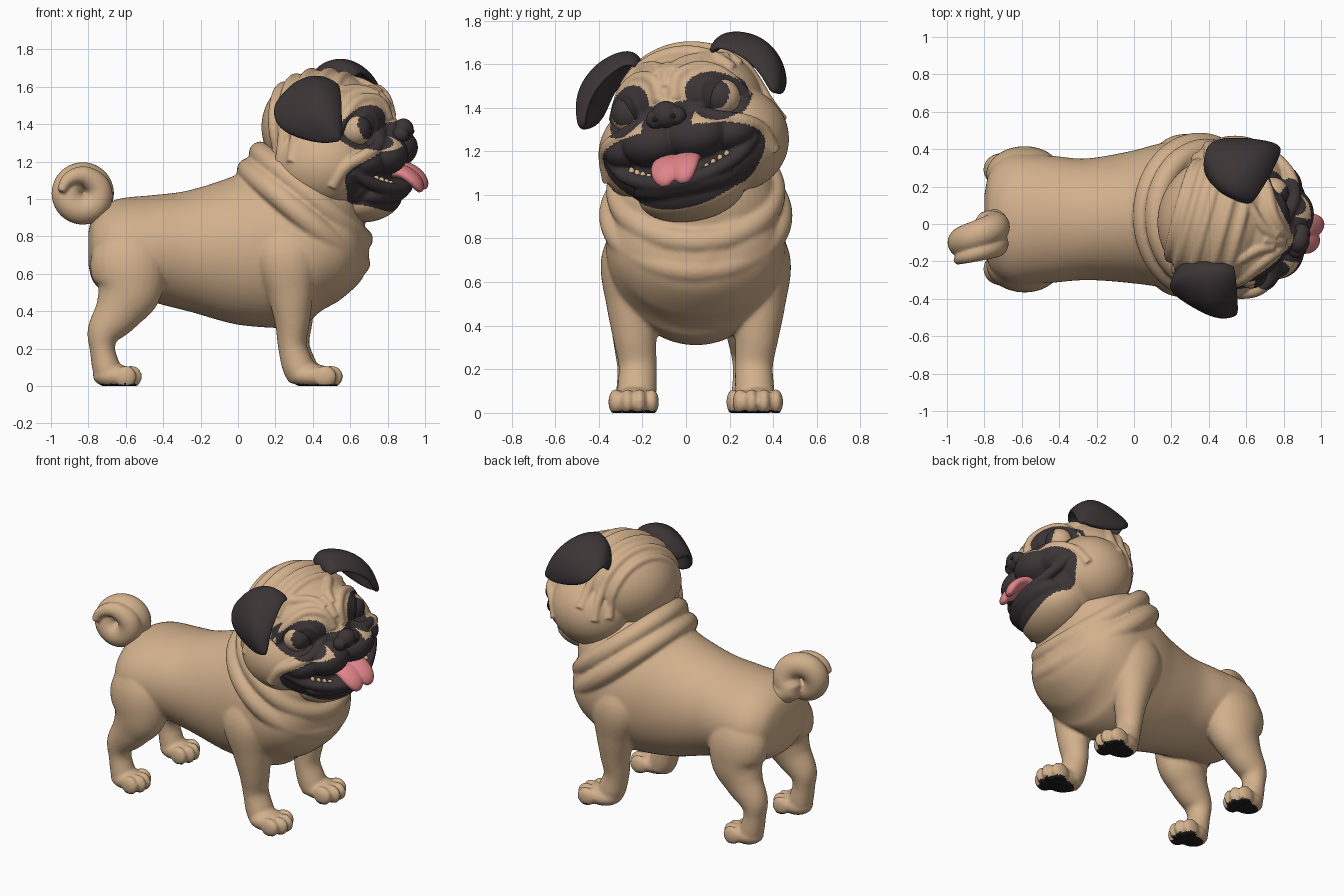
import bpy, bmesh, math
from mathutils import Vector, Matrix
from mathutils.bvhtree import BVHTree

if "Cube" in bpy.data.objects:
    bpy.data.objects.remove(bpy.data.objects["Cube"])


def material(name, rgb):
    m = bpy.data.materials.new(name)
    m.diffuse_color = (*rgb, 1)
    m.use_nodes = True
    m.node_tree.nodes["Principled BSDF"].inputs["Base Color"].default_value = m.diffuse_color
    return m


FAWN = material("fawn fur", (0.65, 0.44, 0.265))
DARK = material("charcoal mask", (0.045, 0.035, 0.037))
PINK = material("tongue pink", (0.74, 0.23, 0.25))
BLACK = material("sole black", (0.015, 0.013, 0.013))
X, Y, Z = Vector((1, 0, 0)), Vector((0, 1, 0)), Vector((0, 0, 1))


def ellipsoid(bm, c, r, seg=56):
    bmesh.ops.create_uvsphere(bm, u_segments=seg, v_segments=seg * 5 // 8, radius=1,
                              matrix=Matrix.Translation(c) @ Matrix.Diagonal((*r, 1)))


def pair(bm, c, r, seg=56):
    for s in (1, -1):
        ellipsoid(bm, (c[0], s * c[1], c[2]), r, seg)


def spline(pts, steps):
    """Catmull-Rom through tuples of any length."""
    p = [pts[0]] + list(pts) + [pts[-1]]
    out = []
    for i in range(1, len(p) - 2):
        for k in range(steps):
            t = k / steps
            out.append([0.5 * (2 * b + (c - a) * t + (2 * a - 5 * b + 4 * c - d) * t * t
                               + (3 * b - a - 3 * c + d) * t ** 3)
                        for a, b, c, d in zip(p[i - 1], p[i], p[i + 1], p[i + 2])])
    return out + [list(pts[-1])]


def tube(bm, pts, ref=Z, steps=6, seg=28):
    """Sweep along (x, y, z, r) or (x, y, z, r_side, r_ref)."""
    pts = spline([tuple(p) + (p[3],) if len(p) == 4 else tuple(p) for p in pts], steps)
    rings = []
    for i, p in enumerate(pts):
        a, b = pts[max(i - 1, 0)], pts[min(i + 1, len(pts) - 1)]
        t = (Vector(b[:3]) - Vector(a[:3])).normalized()
        u = ref.cross(t).normalized()
        v = t.cross(u)
        rings.append([bm.verts.new(Vector(p[:3]) + u * p[3] * math.cos(w) + v * p[4] * math.sin(w))
                      for w in (2 * math.pi * k / seg for k in range(seg))])
    for r0, r1 in zip(rings, rings[1:]):
        for k in range(seg):
            n = (k + 1) % seg
            bm.faces.new((r0[k], r0[n], r1[n], r1[k]))
    bm.faces.new(rings[0][::-1])
    bm.faces.new(rings[-1])


def finish(name, bm, mats, voxel=0, smooth=3, mods=(), rule=None, matrix=None, floor=False):
    """Turn a bmesh into an object, fuse it, and colour faces by a rule."""
    bmesh.ops.recalc_face_normals(bm, faces=bm.faces[:])
    me = bpy.data.meshes.new(name)
    bm.to_mesh(me)
    bm.free()
    ob = bpy.data.objects.new(name, me)
    bpy.context.collection.objects.link(ob)
    if voxel:
        m = ob.modifiers.new("fuse", 'REMESH')
        m.mode, m.voxel_size = 'VOXEL', voxel
        m = ob.modifiers.new("soften", 'SMOOTH')
        m.factor, m.iterations = 0.5, smooth
    for kind, props in mods:
        m = ob.modifiers.new(kind, kind)
        for k, val in props.items():
            setattr(m, k, val)
    bpy.context.view_layer.update()
    dg = bpy.context.evaluated_depsgraph_get()
    new = bpy.data.meshes.new_from_object(ob.evaluated_get(dg))
    ob.modifiers.clear()
    ob.data = new
    new.materials.clear()
    for m in mats:
        new.materials.append(m)
    if floor:
        for v in new.vertices:
            v.co.z = max(v.co.z, 0)
    for p in new.polygons:
        p.use_smooth = True
        p.material_index = rule(p.center) if rule else 0
    if matrix:
        ob.matrix_world = matrix
    return ob


# ---- body: trunk, neck, neck rolls, legs and paws fused together
bm = bmesh.new()
tube(bm, [(-.80, .025, .735, .13, .09), (-.765, .025, .735, .265, .19), (-.65, .025, .735, .345, .262),
          (-.45, .025, .735, .34, .287), (-.25, .025, .725, .325, .327), (0, .035, .725, .355, .40),
          (.2, .045, .745, .395, .435), (.4, .045, .755, .41, .40), (.55, .045, .74, .36, .30),
          (.65, .045, .73, .24, .19), (.70, .045, .73, .06, .05)], steps=8, seg=72)
ellipsoid(bm, (.38, .04, .95), (.31, .385, .33))
for cx, cz, a, b, r in ((.35, .905, .385, .38, .064), (.39, 1.015, .355, .35, .062)):
    tube(bm, [(cx + .76 * a * math.cos(w), .045 + b * math.sin(w), cz - .65 * a * math.cos(w), r)
              for w in (math.radians(20 * k) for k in range(20))], ref=Vector((.65, 0, .76)), steps=4)
FRONT = [(.26, -.23, .87, .08, .1), (.26, -.265, .70, .125, .17), (.28, -.25, .5, .115, .125),
         (.29, -.235, .35, .1, .095), (.29, -.222, .22, .087, .077), (.32, -.225, .11, .09, .085),
         (.35, -.23, .05, .09, .08)]
HIND = [(-.60, -.15, .86, .10, .12), (-.59, -.21, .68, .145, .2), (-.585, -.225, .52, .138, .18),
        (-.64, -.235, .40, .11, .13), (-.715, -.24, .29, .088, .092), (-.725, -.24, .2, .075, .068),
        (-.705, -.24, .1, .08, .075), (-.69, -.24, .05, .08, .07)]
for leg, mid, paw_x, size in ((FRONT, .045, .39, 1), (HIND, .025, -.668, .9)):
    for s in (1, -1):
        shift = .015 if s < 0 and leg is FRONT else 0
        side = lambda y: y if s > 0 else 2 * mid - y
        tube(bm, [(x + shift, side(y), z, ra, rb) for x, y, z, ra, rb in leg], ref=X)
        ellipsoid(bm, (paw_x, side(-.24), .055), (.12 * size, .1 * size, .065))
        for dy, dx in ((-.082, .075), (-.028, .108), (.028, .108), (.082, .075)):
            ellipsoid(bm, (paw_x + dx * size, side(-.24 + dy * size), .05),
                      (.064 * size, .034 * size, .06), 32)
finish("body", bm, [FAWN, BLACK], voxel=.011, smooth=4, floor=True, rule=lambda c: int(c.z < .011))

# ---- curled tail, its disc slightly turned
bm = bmesh.new()
path = [(-.68, .02, .90, .07)]
for k in range(21):
    f = k / 20
    w = math.radians(-55 + 590 * f)
    rad = .087 + .03 * max(0, f - .8) / .2
    x = rad * math.cos(w)
    path.append((-.83 + x, -.02 - .15 * f + .22 * x, 1.03 + rad * math.sin(w),
                 .08 if f < .6 else .08 - .058 * ((f - .6) / .4) ** 1.5))
tube(bm, path, ref=Y, steps=4)
finish("tail", bm, [FAWN], voxel=.009, smooth=2)

# ---- head, built facing +x about its own centre, then turned and tilted
HEAD = (Matrix.Translation((.47, .03, 1.3)) @ Matrix.Rotation(math.radians(-15), 4, 'Z')
        @ Matrix.Rotation(math.radians(10), 4, 'X'))
bm = bmesh.new()
ellipsoid(bm, (-.015, 0, .09), (.325, .345, .30))        # skull
ellipsoid(bm, (.17, 0, .15), (.20, .28, .17))            # forehead
pair(bm, (.03, .2, -.08), (.27, .245, .24))              # cheeks
ellipsoid(bm, (.12, 0, -.17), (.27, .33, .21))           # jaw
ellipsoid(bm, (.2, 0, -.29), (.2, .25, .135))            # throat
ellipsoid(bm, (.32, 0, .06), (.11, .1, .085))            # nose bridge
pair(bm, (.34, .10, -.045), (.135, .15, .11))            # upper lips
pair(bm, (.25, .22, -.06), (.13, .14, .09))
ellipsoid(bm, (.27, 0, -.25), (.18, .25, .09))           # lower jaw
bvh = BVHTree.FromBMesh(bm)


def fold(pts, r, mirror=True):
    """Skin fold whose path is pushed onto the head surface; returns its centre line."""
    line = []
    for s in ((1, -1) if mirror else (1,)):
        path = []
        for p in pts:
            d = Vector((p[0], s * p[1], p[2])).normalized()
            hit = bvh.ray_cast(d * 2, -d)[0]
            path.append((*(hit - d * .012), r))
        ref = (Vector(path[-1][:3]) - Vector(path[0][:3])).orthogonal()
        tube(bm, path, ref=ref if ref.length > .01 else X, steps=4, seg=14)
        line += [Vector(p[:3]) for p in spline(path, 6)]
    return line


CHEEK_FOLD = fold([(.36, 0, .135), (.36, .1, .085), (.33, .2, .02), (.27, .3, -.015),
                   (.2, .38, -.07), (.13, .4, -.17)], .034)
fold([(.37, .035, .14), (.35, .06, .25), (.28, .16, .29), (.22, .27, .235), (.15, .34, .1)], .032)
fold([(.33, .03, .28), (.27, .07, .35), (.17, .17, .37), (.05, .26, .33)], .03)
fold([(.36, 0, .2), (.33, 0, .27), (.28, 0, .34)], .026, False)
for x, reach in ((.11, 48), (.02, 48), (-.08, 95), (-.18, 105), (-.29, 105)):  # crown and nape rolls
    fold([(x, .38 * math.sin(w), .38 * math.cos(w))
          for w in (math.radians(reach * k / 6) for k in range(-6, 7))], .03, False)
EYE = (.228, .222, .11)
for s in (1, -1):                                        # eyelid rims
    fold([(.28, s * (.218 + .09 * math.cos(w)), .11 + .08 * math.sin(w))
          for w in (math.radians(30 * k) for k in range(14))], .018, False)
lip = [(.23, .34, -.09), (.31, .27, -.17), (.395, .14, -.228)]
tube(bm, [(*p, .034) for p in lip] + [(.425, 0, -.245, .036)]
     + [(x, -y, z, .034) for x, y, z in reversed(lip)], seg=16)


def mask(c):
    """Dark muzzle with upturned corners and dark eye patches, split by the pale cheek fold."""
    y = abs(c.y)
    muzzle = c.x > .12 and (y / .385) ** 2 + ((c.z + .18 - .5 * y * y) / .185) ** 2 < 1
    bridge = c.x > .33 and y < .12 and -.1 < c.z < .12
    dy, dz = y - .215, c.z - .12
    patch = c.x > .1 and (dy / .125) ** 2 + ((dz + .25 * dy) / .112) ** 2 < 1
    if not (muzzle or bridge or patch):
        return 0
    return int(min((c - p).length_squared for p in CHEEK_FOLD) > .03 ** 2)


finish("head", bm, [FAWN, DARK], voxel=.0085, smooth=3, rule=mask, matrix=HEAD)

# ---- eyes: pale ball with a large dark pupil
gaze = Vector((.93, -.16, .26)).normalized()
for s, side in ((1, "left"), (-1, "right")):
    c = Vector((EYE[0], s * EYE[1], EYE[2]))
    bm = bmesh.new()
    bmesh.ops.create_uvsphere(bm, u_segments=48, v_segments=32, radius=.086, matrix=Matrix.Translation(c))
    finish(side + "_eye", bm, [FAWN, DARK], matrix=HEAD,
           rule=lambda p: int((p - c).normalized().dot(gaze) > .62))

# ---- nose and nostrils
bm = bmesh.new()
ellipsoid(bm, (.432, 0, .07), (.055, .065, .062))
pair(bm, (.43, .05, .055), (.045, .045, .045))
finish("nose", bm, [DARK], voxel=.006, matrix=HEAD)
bm = bmesh.new()
pair(bm, (.472, .042, .055), (.008, .016, .012), 16)
finish("nostrils", bm, [BLACK], matrix=HEAD)

# ---- tongue with a centre groove, and small lower teeth
bm = bmesh.new()
for y in (-.035, .055):
    tube(bm, [(.25, y, -.165, .05, .02), (.36, y, -.145, .062, .034), (.435, y, -.155, .07, .034),
              (.49, y, -.195, .064, .032), (.515, y, -.235, .045, .026), (.52, y, -.26, .02, .012)])
finish("tongue", bm, [PINK], voxel=.006, smooth=5, matrix=HEAD)
bm = bmesh.new()
for y in (.14, .17, .2, .23):
    pair(bm, (.40 - 1.7 * (y - .1) ** 2 - .3 * (y - .1), y, -.2 + .5 * (y - .14)), (.016, .014, .02), 16)
finish("teeth", bm, [FAWN], matrix=HEAD)

# ---- folded ears: rows from the base to the tip, front to back
ROWS = [[(.13, .17, .31), (.04, .18, .34), (-.08, .20, .31), (-.16, .26, .19)],
        [(.15, .21, .35), (.04, .21, .425), (-.09, .26, .40), (-.18, .35, .28)],
        [(.185, .31, .30), (.07, .38, .395), (-.06, .41, .325), (-.18, .41, .20)],
        [(.205, .39, .225), (.12, .485, .28), (0, .475, .20), (-.12, .435, .13)],
        [(.21, .43, .15), (.16, .485, .16), (.10, .47, .12), (.03, .45, .085)],
        [(.205, .455, .09), (.19, .465, .085), (.165, .465, .085), (.14, .46, .085)]]
for s, side in ((1, "left"), (-1, "right")):
    bm = bmesh.new()
    grid = [[bm.verts.new((x, s * y, z)) for x, y, z in row] for row in ROWS]
    for a, b in zip(grid, grid[1:]):
        for k in range(3):
            bm.faces.new((a[k], a[k + 1], b[k + 1], b[k]))
    finish(side + "_ear", bm, [DARK], matrix=HEAD,
           mods=[('SOLIDIFY', {"thickness": .042, "offset": 0}),
                 ('SUBSURF', {"levels": 3, "render_levels": 3})])
